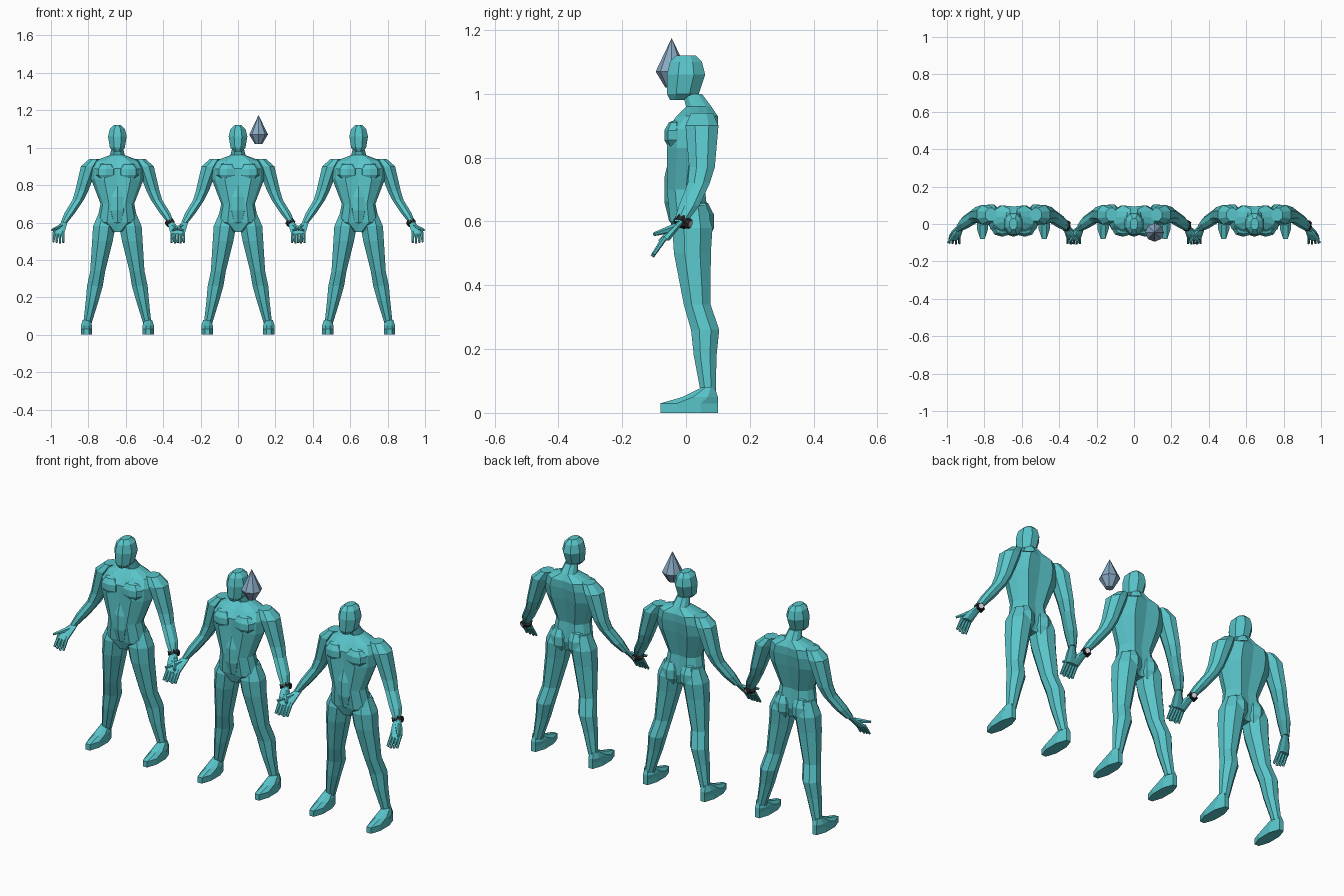
import bpy, bmesh, math
from mathutils import Vector, Matrix

cube = bpy.data.objects.get("Cube")
if cube:
    bpy.data.objects.remove(cube, do_unlink=True)

SPACING = .645
FIGURES = {"right": -SPACING, "middle": 0, "left": SPACING}


def material(name, *color):
    mat = bpy.data.materials.new(name)
    mat.use_nodes = True
    mat.diffuse_color = (*color, 1)
    shader = mat.node_tree.nodes["Principled BSDF"]
    shader.inputs["Base Color"].default_value = mat.diffuse_color
    return mat


TEAL = material("teal skin", .1, .56, .59)
BLUE = material("grey blue marker", .25, .4, .55)
BLACK = material("dark strap", .02, .02, .02)
PALE = material("pale dial", .6, .6, .7)


def octagon():
    """Eight-sided cross-section with flat sides facing the axes."""
    reach = 1 / math.cos(math.pi / 8)
    angles = [math.tau * (i + .5) / 8 for i in range(8)]
    return [(reach * math.cos(a), reach * math.sin(a)) for a in angles]


def grooved():
    """Boxy cross-section, pinched at the breastbone and the spine."""
    points = []
    for i in range(12):
        angle = math.tau * i / 12
        depth = math.cos(angle)
        depth *= .9 if i % 6 == 0 else 1.15
        points.append((math.sin(angle), -depth))
    return points


def skin(rings, shape):
    """Join a stack of level rings: centre, half width, half depth."""
    bm = bmesh.new()
    loops = [[bm.verts.new(Vector(centre) + Vector((u * width, v * depth, 0)))
              for u, v in shape] for centre, width, depth in rings]
    for low, high in zip(loops, loops[1:]):
        for i in range(len(shape)):
            bm.faces.new((low[i - 1], low[i], high[i], high[i - 1]))
    bm.faces.new(loops[0])
    bm.faces.new(loops[-1])
    return bm


def limb(rings, flatness):
    """Each ring is x, y, z, half width; flatness scales the depth."""
    return skin([(ring[:3], ring[3], ring[3] * flatness) for ring in rings], octagon())


def stack(rings, shape, x=0):
    """Each ring is height, half width, front, back."""
    return skin([((x, (front + back) / 2, z), width, (back - front) / 2)
                 for z, width, front, back in rings], shape)


def blob(centre, size):
    """Low-poly ellipsoid for a muscle."""
    bm = bmesh.new()
    bmesh.ops.create_uvsphere(bm, u_segments=8, v_segments=5, radius=1,
                              matrix=Matrix.Translation(centre) @ Matrix.Diagonal((*size, 1)))
    return bm


def tube(bm, start, end, start_radius, end_radius, sides=8):
    """Add a tapered rod between two points."""
    axis = end - start
    turn = axis.to_track_quat("Z", "Y").to_matrix().to_4x4()
    bmesh.ops.create_cone(bm, cap_ends=True, segments=sides, radius1=start_radius,
                          radius2=end_radius, depth=axis.length,
                          matrix=Matrix.Translation((start + end) / 2) @ turn)
    return bm


def place(name, bm, mat, mirrored=False, spots=FIGURES):
    """Put a linked copy of the part on each figure."""
    bmesh.ops.recalc_face_normals(bm, faces=bm.faces)
    mesh = bpy.data.meshes.new(name)
    bm.to_mesh(mesh)
    bm.free()
    mesh.materials.append(mat)
    for side, x in spots.items():
        obj = bpy.data.objects.new(f"{side}_figure_{name}", mesh)
        obj.location.x = x
        bpy.context.collection.objects.link(obj)
        if mirrored:
            obj.modifiers.new("Mirror", "MIRROR").use_mirror_merge = False


# Torso and neck
place("torso", stack([
    (.55, .03, -.03, .05),
    (.6, .11, -.05, .07),
    (.7, .09, -.06, .06),
    (.83, .14, -.06, .09),
    (.89, .14, -.06, .1),
    (.93, .12, -.03, .1),
    (.96, .04, 0, .08),
    (1, .03, -.01, .05)], grooved()), TEAL)

# Head with a flat face and a narrow jaw
place("head", stack([
    (.98, .02, -.05, 0),
    (1, .04, -.06, .04),
    (1.06, .05, -.06, .06),
    (1.1, .04, -.05, .05),
    (1.12, .02, -.03, .03)], octagon()), TEAL)

# Muscles standing out from the torso
place("chest_muscles", blob((.06, -.03, .87), (.06, .04, .05)), TEAL, True)
place("stomach_muscles", blob((0, -.03, .7), (.05, .04, .12)), TEAL)
place("buttocks", blob((.05, .04, .6), (.05, .05, .07)), TEAL, True)

# Legs from hip to ankle
place("legs", limb([
    (.06, .02, .65, .04),
    (.07, .02, .58, .06),
    (.08, .02, .5, .055),
    (.105, .035, .34, .04),
    (.12, .06, .26, .042),
    (.135, .06, .18, .034),
    (.16, .07, .06, .022)], 1.05), TEAL, True)

# Feet
place("feet", stack([
    (0, .03, -.08, .1),
    (.03, .03, -.08, .1),
    (.05, .03, -.01, .1),
    (.08, .02, .05, .09)], octagon(), .165), TEAL, True)

# Arms from shoulder to wrist
place("arms", limb([
    (.12, .05, .94, .03),
    (.15, .05, .9, .045),
    (.19, .05, .77, .035),
    (.21, .04, .72, .03),
    (.255, .01, .65, .028),
    (.285, -.016, .6, .018)], 1.15), TEAL, True)

# Hands: palm, four fingers and an outward thumb
hand = limb([
    (.284, -.015, .6, .017),
    (.3, -.04, .575, .026),
    (.315, -.07, .54, .03)], .6)
for i in range(4):
    knuckle = Vector((.292 + i * .015, -.066, .55))
    reach = Vector((.003 * (i - 1), -.04, -.06)) * (1 - abs(i - 1) * .06)
    tube(hand, knuckle, knuckle + reach, .009, .006, 6)
tube(hand, Vector((.3, -.035, .58)), Vector((.35, -.1, .56)), .014, .006, 6)
place("hands", hand, TEAL, True)

# Wrist strap on the left arm, with a dial at the back
wrist = Vector((.28, -.013, .6))
along = Vector((.5, -.45, -.75)).normalized() * .01
back = Vector((.3, 1, -.1))
back = (back - back.project(along)).normalized() * .01
place("strap", tube(bmesh.new(), wrist - along, wrist + along, .025, .025), BLACK)
place("dial_case", tube(bmesh.new(), wrist + back, wrist + back * 3, .018, .016), BLACK)
place("dial", tube(bmesh.new(), wrist + back * 2.8, wrist + back * 3.2, .012, .012), PALE)

# Floating drop marker beside the middle head
bottom, middle, tip = [Vector((.11, -.045, z)) for z in (1.02, 1.07, 1.175)]
drop = tube(bmesh.new(), bottom, middle, .02, .05)
tube(drop, middle, tip, .05, 0)
place("drop_marker", drop, BLUE, spots={"middle": 0})
